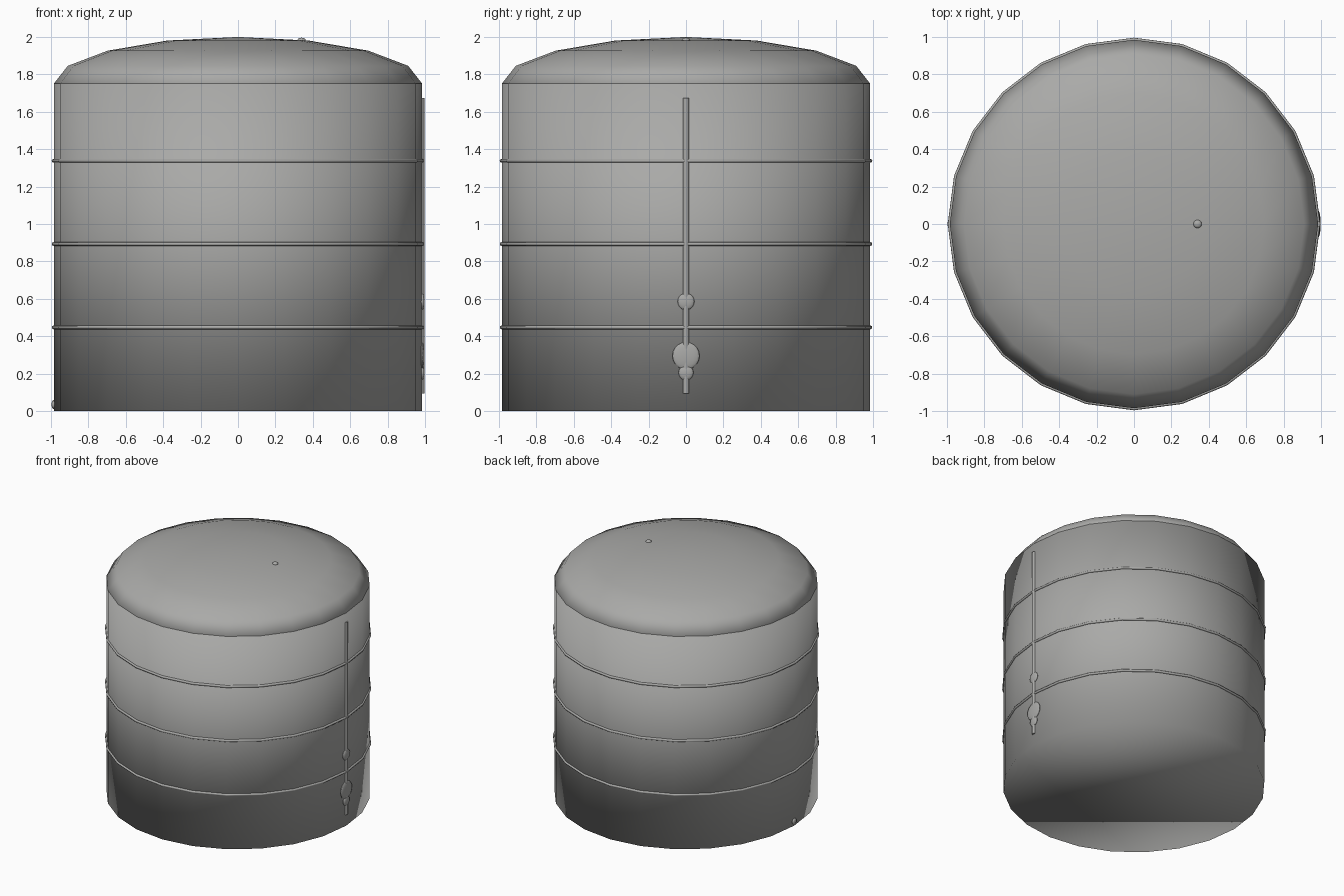
import bpy

RADIUS = 0.985
WALL_TOP = 1.75
SIDES = 24

cube = bpy.data.objects.get("Cube")
if cube:
    bpy.data.objects.remove(cube, do_unlink=True)

steel = bpy.data.materials.new("grey steel")
steel.use_nodes = True
grey = (0.4, 0.4, 0.39, 1.0)
steel.diffuse_color = grey
steel.node_tree.nodes["Principled BSDF"].inputs["Base Color"].default_value = grey


def finish(name, scale=(1, 1, 1)):
    """Name, scale, smooth and colour the newest object."""
    ob = bpy.context.object
    ob.name = name
    ob.scale = scale
    bpy.ops.object.transform_apply(location=False, rotation=False, scale=True)
    bpy.ops.object.shade_smooth()
    ob.data.materials.append(steel)
    return ob


def dome(name, location, scale, segments=20, rings=10):
    """Flattened ball, half sunk into the surface it sits on."""
    bpy.ops.mesh.primitive_uv_sphere_add(
        segments=segments, ring_count=rings, radius=1, location=location)
    return finish(name, scale)


# Tank wall: normals flow softly over the rims
bpy.ops.mesh.primitive_cylinder_add(
    vertices=SIDES, radius=RADIUS, depth=WALL_TOP, location=(0, 0, WALL_TOP / 2))
finish("tank_wall")

# Shallow domed roof with a small vent cap
dome("roof", (0, 0, WALL_TOP), (RADIUS, RADIUS, 0.25), SIDES, 8)
dome("roof_vent", (0.34, 0, 1.983), (0.022, 0.022, 0.013))

# Reinforcing hoops
for i, z in enumerate((0.447, 0.893, 1.338)):
    bpy.ops.mesh.primitive_torus_add(
        major_segments=SIDES, minor_segments=8,
        major_radius=RADIUS + 0.001, minor_radius=0.01, location=(0, 0, z))
    finish(f"hoop_{i + 1}")

# Level gauge pipe on the side
bpy.ops.mesh.primitive_cylinder_add(
    vertices=16, radius=0.015, depth=1.58, location=(RADIUS, 0, 0.885))
finish("gauge_pipe", (0.75, 1, 1))
bpy.ops.object.shade_smooth_by_angle()

# Gauge fittings: upper valve, dial, lower valve
for name, z, size in (("upper_valve", 0.585, 0.045),
                      ("gauge_dial", 0.295, 0.073),
                      ("lower_valve", 0.205, 0.04)):
    dome(name, (RADIUS, 0, z), (0.013, size, size))

# Drain plug on the opposite side
dome("drain_plug", (-RADIUS, 0, 0.035), (0.012, 0.025, 0.025))
